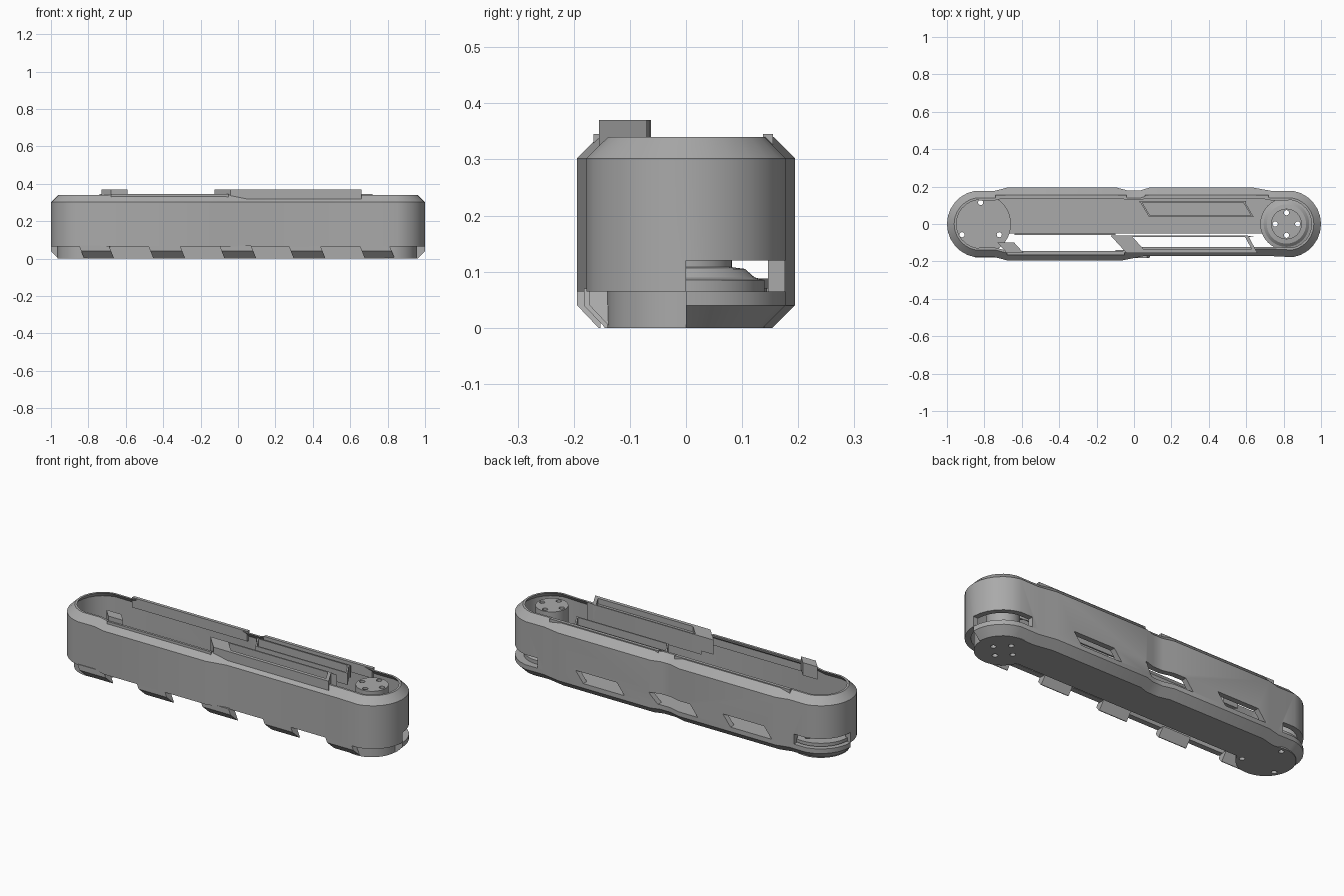
import bpy, bmesh, math
from mathutils import Vector

if "Cube" in bpy.data.objects:
    bpy.data.objects.remove(bpy.data.objects["Cube"])

steel = bpy.data.materials.new("grey_steel")
steel.diffuse_color = (0.4, 0.4, 0.4, 1)
steel.use_nodes = True
steel.node_tree.nodes["Principled BSDF"].inputs["Base Color"].default_value = steel.diffuse_color


def finish(name, bm):
    bmesh.ops.recalc_face_normals(bm, faces=bm.faces)
    me = bpy.data.meshes.new(name)
    bm.to_mesh(me)
    bm.free()
    ob = bpy.data.objects.new(name, me)
    bpy.context.collection.objects.link(ob)
    me.materials.append(steel)
    return ob


def loft(name, rings, closed=False):
    """Skin rings of points; closed joins the last ring to the first, otherwise ends are capped."""
    bm = bmesh.new()
    vs = [[bm.verts.new(p) for p in r] for r in rings]
    n = len(vs[0])
    for k in range(len(vs) if closed else len(vs) - 1):
        a, b = vs[k], vs[(k + 1) % len(vs)]
        for i in range(n):
            bm.faces.new((a[i], a[(i + 1) % n], b[(i + 1) % n], b[i]))
    if not closed:
        bm.faces.new(vs[0])
        bm.faces.new(vs[-1])
    return finish(name, bm)


def circle(x, y, r, z, n=32):
    return [(x + r * math.cos(2 * math.pi * i / n), y + r * math.sin(2 * math.pi * i / n), z) for i in range(n)]


def turned(name, x, y, profile, n=32):
    return loft(name, [circle(x, y, r, z, n) for r, z in profile])


def slab(name, x0, x1, y0, y1, z0, z1, lean_y=0, lean_z=0):
    """Box with ends leaning in x along y or along z."""
    return loft(name, [[(x0 + dz, y0, z), (x1 + dz, y0, z), (x1 + dz + lean_y, y1, z), (x0 + dz + lean_y, y1, z)]
                       for z, dz in ((z0, 0), (z1, lean_z))])


def cut(ob, cutters):
    for c in cutters:
        c.hide_render = True
        m = ob.modifiers.new("cut", 'BOOLEAN')
        m.operation, m.solver, m.object = 'DIFFERENCE', 'EXACT', c
        bpy.context.view_layer.objects.active = ob
        bpy.ops.object.modifier_apply(modifier=m.name)
        me = c.data
        bpy.data.objects.remove(c)
        bpy.data.meshes.remove(me)


# Handle outline: round ends, pinched where the ends and the two halves meet
R, CX = 0.18, 0.82
arc = [math.radians(-80 + 160 * i / 12) for i in range(13)]
outline = [(CX + R * math.cos(a), R * math.sin(a)) for a in arc]
outline += [(0.74, 0.176), (0.64, 0.194), (0.08, 0.194), (0.03, 0.178), (-0.03, 0.178), (-0.09, 0.194),
            (-0.68, 0.194), (-0.75, 0.176)]
outline += [(-CX - R * math.cos(a), -R * math.sin(a)) for a in arc]
outline += [(-0.75, -0.176), (-0.68, -0.194), (-0.06, -0.194), (0.05, -0.172), (0.74, -0.172)]


def inset(d, z):
    res, n = [], len(outline)
    for i in range(n):
        p, q, r = (Vector(outline[(i + k) % n]) for k in (-1, 0, 1))
        e, f = (q - p).normalized(), (r - q).normalized()
        n1, n2 = Vector((-e.y, e.x)), Vector((-f.y, f.x))
        v = q + (n1 + n2) * d / (1 + n1.dot(n2))
        res.append((v.x, v.y, z))
    return res


def hole_cutters():
    spots = [(0.815 + 0.06 * math.cos(k * math.pi / 2), 0.06 * math.sin(k * math.pi / 2)) for k in range(4)]
    spots += [(-CX + 0.115 * math.cos(math.radians(a)), 0.115 * math.sin(math.radians(a))) for a in (90, 210, 330)]
    return [turned("hole_cutter", x, y, [(0.014, -0.1), (0.014, 0.5)], 12) for x, y in spots]


# Hollow side wall with bevelled rim
wall = loft("side_wall", [inset(d, z) for d, z in
            ((0, 0.065), (0, 0.302), (0.038, 0.34), (0.05, 0.34), (0.03, 0.315), (0.03, 0.065))], closed=True)
cutters = [slab("slot_cutter", min(s * 0.78, s * 1.1), max(s * 0.78, s * 1.1), 0.0, 0.3, 0.03, 0.12) for s in (-1, 1)]
cutters += [slab("window_cutter", x, x + 0.25, 0.1, 0.3, 0.065 - 0.004, 0.125, lean_z=0.05)
            for x in (-0.66, -0.21, 0.235)]
cut(wall, cutters)

# Bevelled base plate, cut away along the front
base = loft("base_plate", [inset(d, z) for d, z in ((0.04, 0), (0, 0.04), (0, 0.065))])
cut(base, [slab("front_cutter", -0.74, 0.74, -0.4, -0.052, -0.1, 0.2),
           slab("left_cutter", -1.2, -0.7, -0.4, 0, -0.1, 0.2),
           slab("right_cutter", 0.7, 1.2, -0.4, 0, -0.1, 0.2)])

# Round base ends, left hub disc and right pivot post
left = turned("left_hub", -CX, 0, [(0.145, 0), (0.145, 0.07), (0.162, 0.07), (0.162, 0.088)], 40)
right = turned("right_pivot", 0.815, 0, [(0.14, 0), (0.14, 0.085), (0.122, 0.09), (0.105, 0.105),
                                         (0.082, 0.108), (0.082, 0.335)], 40)
for ob in (base, left, right):
    cut(ob, hole_cutters())

# Teeth hanging below the front wall
for x0, x1, y in ((-0.85, -0.69, -0.18), (-0.48, -0.31, -0.194), (-0.1, 0.07, -0.182),
                  (0.27, 0.44, -0.172), (0.65, 0.81, -0.172)):
    sec = ((y, 0.07), (y, 0.04), (y + 0.038, 0), (y + 0.042, 0), (y + 0.042, 0.07))
    loft("front_tooth", [[(x + 0.4 * (0.07 - z), yy, z) for yy, z in sec] for x in (x0, x1)])

# Raised front guide: long thin rails, slanted end bars
slab("front_guide_inner_rail", 0.0, 0.65, -0.07, -0.062, 0.27, 0.37, -0.05)
slab("front_guide_outer_rail", -0.02, 0.65, -0.155, -0.135, 0.3, 0.37, -0.01)
slab("front_guide_middle_bar", -0.04, 0.07, -0.155, -0.062, 0.29, 0.37, -0.085)
slab("front_guide_end_bar", 0.64, 0.66, -0.155, -0.062, 0.29, 0.37, -0.05)
slab("front_left_rail", -0.68, -0.05, -0.165, -0.152, 0.29, 0.345)
slab("front_left_inner_rail", -0.64, -0.1, -0.06, -0.052, 0.06, 0.1)
slab("front_left_stop", -0.68, -0.59, -0.155, -0.1, 0.3, 0.37, -0.05)

# Flush back guide mirrored without the raised bars
slab("back_guide_inner_rail", 0.08, 0.64, 0.038, 0.045, 0.27, 0.335, -0.005)
slab("back_guide_outer_rail", 0.03, 0.6, 0.115, 0.122, 0.27, 0.335)
slab("back_guide_left_bar", 0.08, 0.09, 0.038, 0.122, 0.27, 0.335, -0.05)
slab("back_guide_right_bar", 0.63, 0.64, 0.038, 0.122, 0.27, 0.335, -0.05)
slab("back_left_rail", -0.74, -0.04, 0.137, 0.155, 0.29, 0.345)
slab("back_right_rail", 0.06, 0.72, 0.137, 0.155, 0.29, 0.345)

# Smooth curved sides, keep crisp edges
bpy.ops.object.select_all(action='SELECT')
bpy.context.view_layer.objects.active = wall
bpy.ops.object.shade_smooth_by_angle(angle=math.radians(20))
